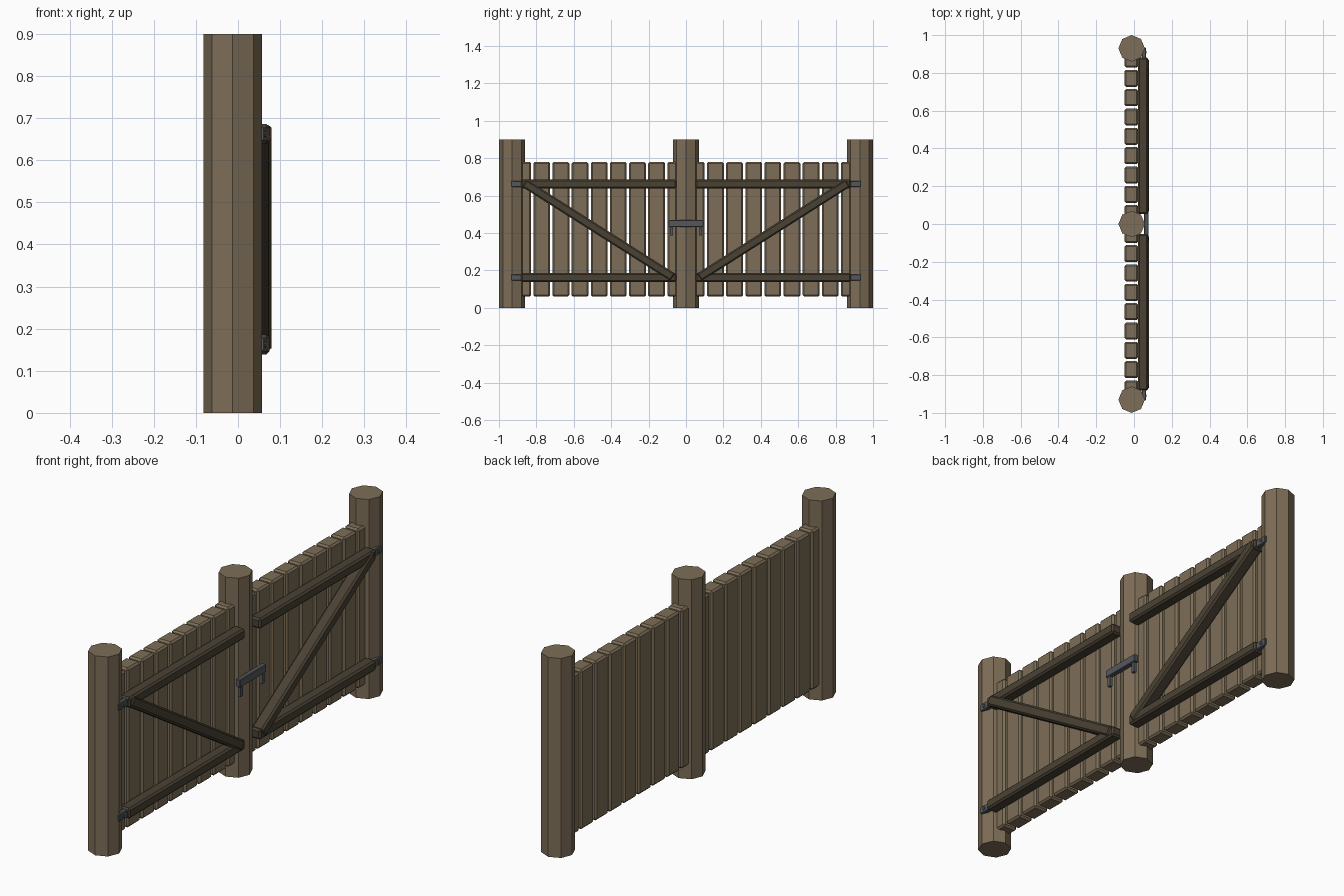
import bpy, bmesh, math
from mathutils import Matrix, Vector

if "Cube" in bpy.data.objects:
    bpy.data.objects.remove(bpy.data.objects["Cube"])


def material(name, rgb):
    m = bpy.data.materials.new(name)
    m.diffuse_color = (*rgb, 1)
    m.use_nodes = True
    m.node_tree.nodes["Principled BSDF"].inputs["Base Color"].default_value = m.diffuse_color
    return m


wood = material("weathered wood", (0.205, 0.155, 0.095))
dark_wood = material("dark wood", (0.068, 0.053, 0.034))
metal = material("grey metal", (0.09, 0.098, 0.108))


def finish(name, bm, mat):
    mesh = bpy.data.meshes.new(name)
    bm.to_mesh(mesh)
    bm.free()
    mesh.materials.append(mat)
    ob = bpy.data.objects.new(name, mesh)
    bpy.context.collection.objects.link(ob)
    return ob


def box(name, lo, hi, mat, bevel=0.0, tilt=0.0):
    """Box between two corners, chamfered, tilted about x."""
    lo, hi = Vector(lo), Vector(hi)
    bm = bmesh.new()
    bmesh.ops.create_cube(bm, size=1, matrix=Matrix.Diagonal((*(hi - lo), 1)))
    if bevel:
        bmesh.ops.bevel(bm, geom=bm.edges[:], offset=bevel, segments=1,
                        affect='EDGES')
    bm.transform(Matrix.Translation((lo + hi) / 2) @ Matrix.Rotation(tilt, 4, 'X'))
    return finish(name, bm, mat)


def cylinder(name, centre, radius, depth, sides, mat, turn=Matrix()):
    bm = bmesh.new()
    bmesh.ops.create_cone(bm, cap_ends=True, segments=sides, radius1=radius,
                          radius2=radius, depth=depth,
                          matrix=Matrix.Translation(centre) @ turn)
    return finish(name, bm, mat)


# Octagonal posts
for y in (-0.93, 0, 0.93):
    cylinder("post", (-0.0125, y, 0.45), 0.07, 0.9, 8, wood)

across = Matrix.Rotation(math.pi / 2, 4, 'Y')
for s in (-1, 1):
    # Upright planks
    for i in range(9):
        y = s * (0.055 + i * 0.1023)
        box("plank", (-0.05, y - 0.045, 0.06), (0.022, y + 0.045, 0.78), wood, 0.008)

    # Horizontal rails with hinges at the outer ends
    for z in (0.1625, 0.6625):
        y0, y1 = sorted((s * 0.052, s * 0.881))
        box("rail", (0.02, y0, z - 0.0235), (0.075, y1, z + 0.0235), dark_wood, 0.008)
        y0, y1 = sorted((s * 0.865, s * 0.935))
        box("hinge_plate", (0.042, y0, z - 0.017), (0.063, y1, z + 0.017), metal, 0.003)
        cylinder("hinge_bolt", (0.063, s * 0.91, z), 0.007, 0.008, 8, metal, across)

    # Diagonal brace, high at the hinge side
    dy, dz = 0.796, 0.505
    cy, cz, half = s * 0.468, 0.4155, math.hypot(dy, dz) / 2
    box("diagonal_brace", (0.024, cy - half, cz - 0.0235),
        (0.08, cy + half, cz + 0.0235), dark_wood, 0.008, s * math.atan2(dz, dy))

    # Latch prongs
    box("latch_prong", (0.059, s * 0.078 - 0.008, 0.387),
        (0.073, s * 0.078 + 0.008, 0.44), metal)

# Latch bar
box("latch_bar", (0.054, -0.094, 0.433), (0.077, 0.094, 0.469), metal, 0.003)
